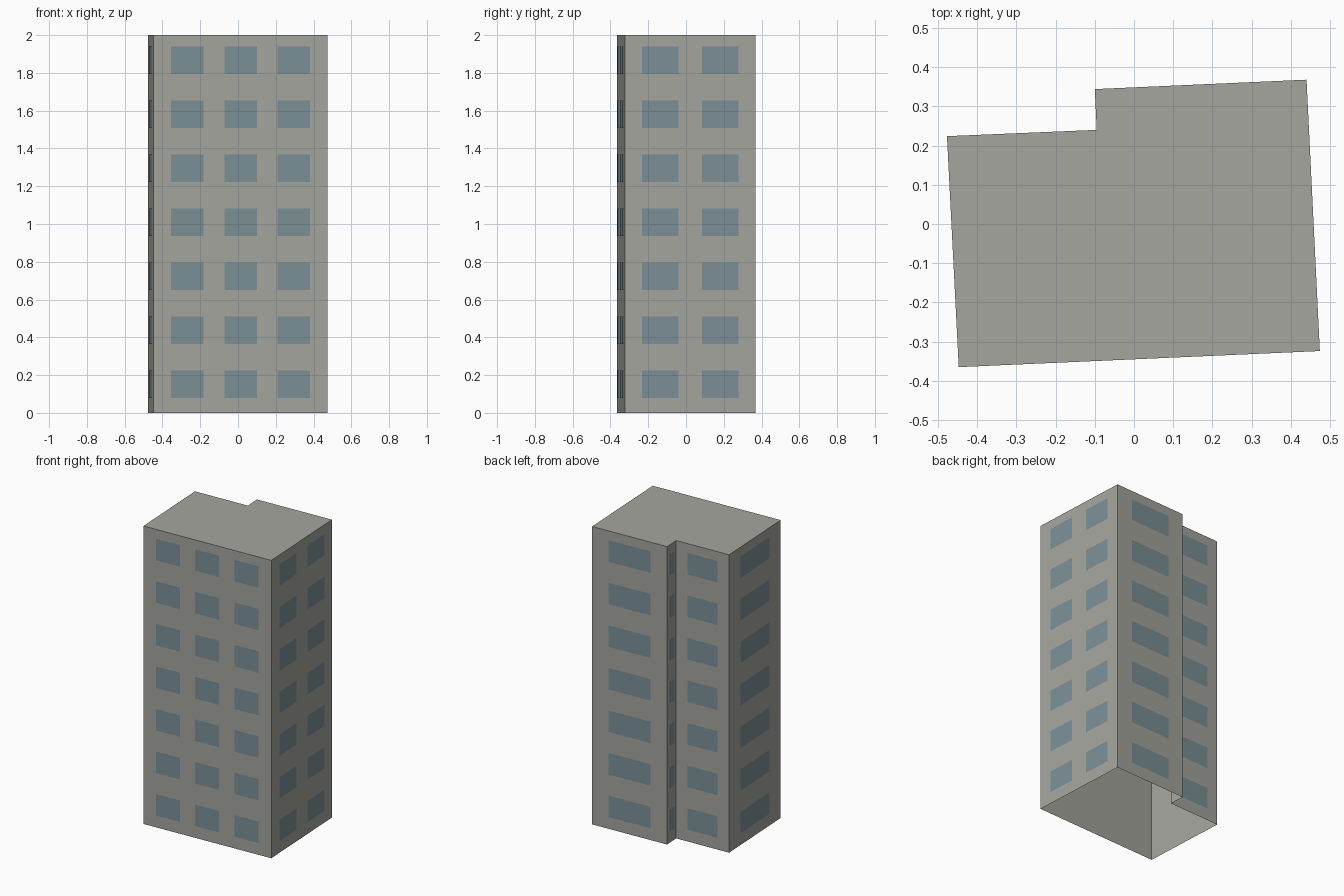
import bpy
import bmesh
from mathutils import Vector

cube = bpy.data.objects.get("Cube")
if cube:
    bpy.data.objects.remove(cube, do_unlink=True)

HEIGHT = 2.0
FLOORS = 7
MARGIN = 0.04    # blank strip at each wall end, as a share of the wall
FILL = 0.61      # window width as a share of its bay
OFFSET = 0.002   # gap between glass and wall

# Footprint corners, counter-clockwise, with the window bays on the wall that follows
FOOTPRINT = [
    ((-0.447, -0.365), 3),   # front
    ((0.474, -0.324), 2),    # left side
    ((0.44, 0.368), 1),      # back, deep part
    ((-0.1, 0.344), 1),      # step
    ((-0.095, 0.24), 1),     # back, shallow part
    ((-0.477, 0.224), 1),    # right side
]


def make_material(name, color):
    mat = bpy.data.materials.new(name)
    mat.use_nodes = True
    mat.diffuse_color = (*color, 1)
    mat.node_tree.nodes["Principled BSDF"].inputs["Base Color"].default_value = (*color, 1)
    return mat


def make_object(name, bm, mat):
    mesh = bpy.data.meshes.new(name)
    bm.to_mesh(mesh)
    bm.free()
    mesh.materials.append(mat)
    obj = bpy.data.objects.new(name, mesh)
    bpy.context.collection.objects.link(obj)
    return obj


concrete = make_material("warm grey concrete", (0.37, 0.38, 0.34))
glass = make_material("blue grey glass", (0.2, 0.28, 0.31))
corners = [Vector((x, y, 0)) for (x, y), bays in FOOTPRINT]
up = Vector((0, 0, 1))

# Building shell: walls and flat roof, open underneath
bm = bmesh.new()
low = [bm.verts.new(c) for c in corners]
high = [bm.verts.new(c + up * HEIGHT) for c in corners]
for i in range(len(corners)):
    j = (i + 1) % len(corners)
    bm.faces.new((low[i], low[j], high[j], high[i]))
bm.faces.new(high)
make_object("building_shell", bm, concrete)

# Window panes: a grid of thin plates on every wall
bm = bmesh.new()
storey = HEIGHT / FLOORS
for i, (corner, bays) in enumerate(FOOTPRINT):
    start = corners[i]
    along = corners[(i + 1) % len(corners)] - start
    outward = along.cross(up).normalized() * OFFSET
    bay = (1 - 2 * MARGIN) / bays
    for column in range(bays):
        middle = MARGIN + bay * (column + 0.5)
        a = start + along * (middle - bay * FILL / 2) + outward
        b = start + along * (middle + bay * FILL / 2) + outward
        for floor in range(FLOORS):
            sill = up * storey * (floor + 0.28)
            head = up * storey * (floor + 0.785)
            bm.faces.new([bm.verts.new(p) for p in (a + sill, b + sill, b + head, a + head)])
make_object("window_panes", bm, glass)
